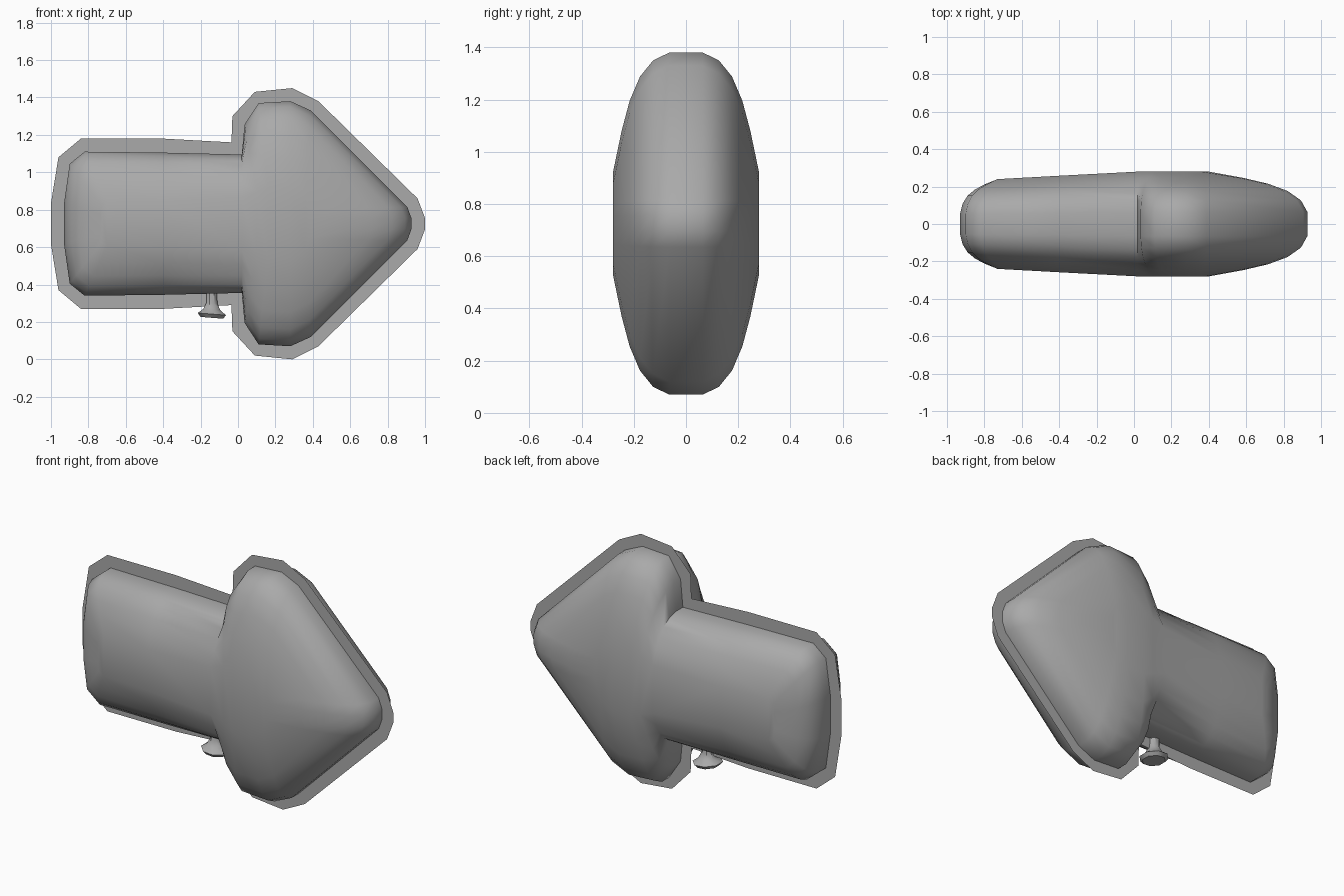
import bpy, bmesh, math
from mathutils import Vector

cube = bpy.data.objects.get("Cube")
if cube:
    bpy.data.objects.remove(cube, do_unlink=True)

MID = 0.725          # height of the arrow's axis

grey = bpy.data.materials.new("balloon grey")
grey.use_nodes = True
colour = (0.4, 0.4, 0.4, 1)
grey.diffuse_color = colour
grey.node_tree.nodes["Principled BSDF"].inputs["Base Color"].default_value = colour

# Upper half of the arrow from tail to tip, as (x, height above axis):
# seam edge, edge of the inflated body, crest of the inflated body
half = [
    ((-1.0, .11), (-.93, .11), (-.73, .05)),
    ((-.96, .355), (-.9, .32), (-.73, .1)),
    ((-.84, .455), (-.82, .385), (-.7, .12)),
    ((-.4, .455), (-.4, .38), (-.4, .12)),
    ((-.035, .435), (.02, .37), (.02, .14)),
    ((-.03, .575), (.035, .53), (.1, .17)),
    ((.09, .705), (.11, .645), (.16, .195)),
    ((.29, .725), (.28, .655), (.28, .195)),
    ((.43, .655), (.39, .605), (.36, .15)),
    ((.96, .135), (.905, .09), (.38, .08)),
    ((1.0, .03), (.927, .03), (.4, .03)),
]


def full_loop(column):
    """Mirror one column of the half outline into a closed loop."""
    top = [Vector(row[column]) for row in half]
    return top + [Vector((p.x, -p.y)) for p in reversed(top)]


seam_edge, body_edge, crest = (full_loop(c) for c in range(3))
count = len(body_edge)


def add_ring(bm, points, depths):
    return [bm.verts.new((p.x, y, MID + p.y)) for p, y in zip(points, depths)]


def bridge(bm, a, b):
    n = len(a)
    for i in range(n):
        j = (i + 1) % n
        bm.faces.new((a[i], a[j], b[j], b[i]))


def finish(bm, name, angle):
    bmesh.ops.recalc_face_normals(bm, faces=bm.faces[:])
    mesh = bpy.data.meshes.new(name)
    bm.to_mesh(mesh)
    bm.free()
    mesh.materials.append(grey)
    obj = bpy.data.objects.new(name, mesh)
    bpy.context.collection.objects.link(obj)
    bpy.ops.object.select_all(action='DESELECT')
    obj.select_set(True)
    bpy.context.view_layer.objects.active = obj
    bpy.ops.object.shade_smooth_by_angle(angle=math.radians(angle))
    return obj


# Inflated body: rings run from the back crest over the edge to the front crest
swell = [(0, .23), (.065, .45), (.2, .63), (.4, .77), (.65, .88), (1, 1)]
stations = [(t, s) for t, s in reversed(swell)] + [(t, -s) for t, s in swell]
bm = bmesh.new()
rings = []
for t, s in stations:
    points = [e.lerp(c, t) for e, c in zip(body_edge, crest)]
    depths = [s * (.28 + .055 * min(0, c.x)) for c in crest]
    rings.append(add_ring(bm, points, depths))
for a, b in zip(rings, rings[1:]):
    bridge(bm, a, b)
for ring in (rings[0], rings[-1]):
    for i in range(count // 2 - 1):
        bm.faces.new((ring[i], ring[i + 1], ring[-2 - i], ring[-1 - i]))
finish(bm, "inflated_arrow", 60)

# Flat welded seam around the body
bm = bmesh.new()
flat = [0] * count
bridge(bm, add_ring(bm, seam_edge, flat), add_ring(bm, body_edge, flat))
finish(bm, "flat_seam", 30)

# Flared filling valve under the shaft
bm = bmesh.new()
sides = 8
rings = []
for radius, z in [(.03, .36), (.032, .3), (.05, .265), (.082, .242), (.065, .222)]:
    ring = []
    for k in range(sides):
        a = math.tau * (k + .5) / sides
        x, y = radius * math.cos(a), radius * math.sin(a)
        ring.append(bm.verts.new((x - .14, y, z - .08 * x)))
    rings.append(ring)
for a, b in zip(rings, rings[1:]):
    bridge(bm, a, b)
bm.faces.new(rings[0])
bm.faces.new(rings[-1])
finish(bm, "filling_valve", 40)
